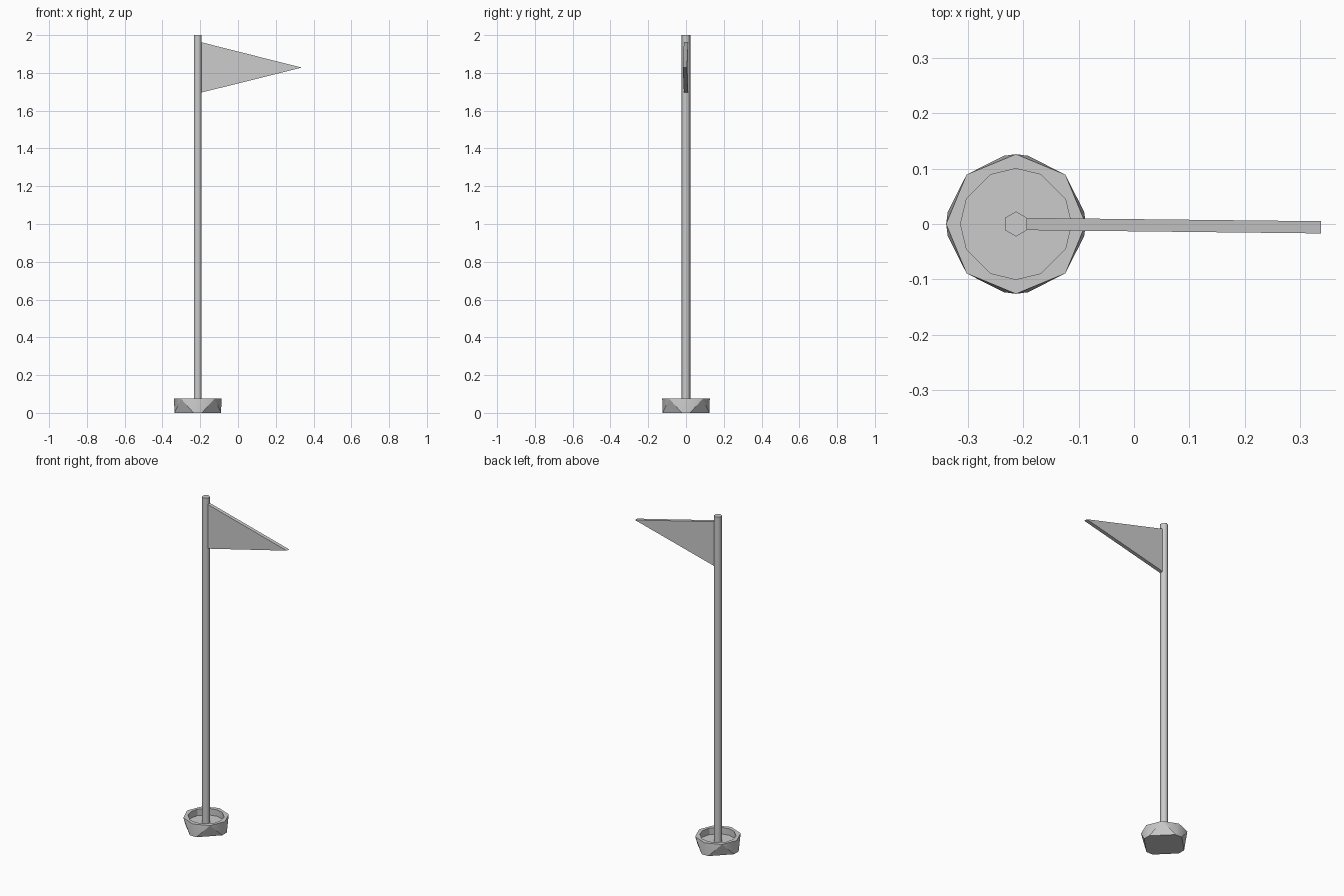
import bpy, bmesh
from math import radians, cos, sin

if "Cube" in bpy.data.objects:
    bpy.data.objects.remove(bpy.data.objects["Cube"])

CX = -0.213  # pole and base axis


def make(name, bm, smooth=None):
    bmesh.ops.recalc_face_normals(bm, faces=bm.faces[:])
    me = bpy.data.meshes.new(name)
    bm.to_mesh(me)
    bm.free()
    ob = bpy.data.objects.new(name, me)
    bpy.context.collection.objects.link(ob)
    if smooth:
        bpy.ops.object.select_all(action='DESELECT')
        ob.select_set(True)
        bpy.context.view_layer.objects.active = ob
        bpy.ops.object.shade_smooth_by_angle(angle=radians(smooth))
    return ob


def ring(bm, angles, r, z):
    return [(a, bm.verts.new((CX + r * cos(radians(a)), r * sin(radians(a)), z)))
            for a in angles]


def stitch(bm, a, b):
    """Join two closed rings with triangles, stepping round by angle."""
    a = a + [(a[0][0] + 360, a[0][1])]
    b = b + [(b[0][0] + 360, b[0][1])]
    i = j = 0
    while i < len(a) - 1 or j < len(b) - 1:
        step_a = j == len(b) - 1 or (i < len(a) - 1 and a[i + 1][0] <= b[j + 1][0])
        nxt = a[i + 1][1] if step_a else b[j + 1][1]
        bm.faces.new((a[i][1], b[j][1], nxt))
        if step_a:
            i += 1
        else:
            j += 1


# Base: eight-sided rim over a clipped-corner foot, with a round recess
bm = bmesh.new()
foot_angles = [q + d for q in (0, 90, 180, 270) for d in (10, 80)]
well_angles = [q + d for q in (0, 90, 180, 270) for d in (0, 27, 63)]
foot = ring(bm, foot_angles, 0.125, 0)
rim = ring(bm, range(0, 360, 45), 0.126, 0.075)
lip = ring(bm, well_angles, 0.1, 0.075)
floor = ring(bm, well_angles, 0.1, 0.036)
stitch(bm, rim, foot)
stitch(bm, rim, lip)
n = len(lip)
for k in range(n):
    m = (k + 1) % n
    bm.faces.new((lip[k][1], lip[m][1], floor[m][1], floor[k][1]))
bm.faces.new([v for _, v in floor])
bm.faces.new([v for _, v in foot])
make("base", bm, 30)

# Pole: six-sided, smooth shaded
bm = bmesh.new()
low = ring(bm, range(30, 390, 60), 0.0225, 0.03)
high = ring(bm, range(30, 390, 60), 0.0225, 2.0)
for k in range(6):
    m = (k + 1) % 6
    bm.faces.new((low[k][1], low[m][1], high[m][1], high[k][1]))
bm.faces.new([v for _, v in low])
bm.faces.new([v for _, v in high])
make("pole", bm, 65)

# Pennant: thin triangular slab, drifting slightly forward at the tip
bm = bmesh.new()
sides = []
for off in (0.011, -0.011):
    sides.append([bm.verts.new(p) for p in (
        (-0.197, off, 1.695), (0.337, off - 0.006, 1.828), (-0.197, off, 1.963))])
    bm.faces.new(sides[-1])
for k in range(3):
    m = (k + 1) % 3
    bm.faces.new((sides[0][k], sides[0][m], sides[1][m], sides[1][k]))
make("pennant", bm)
